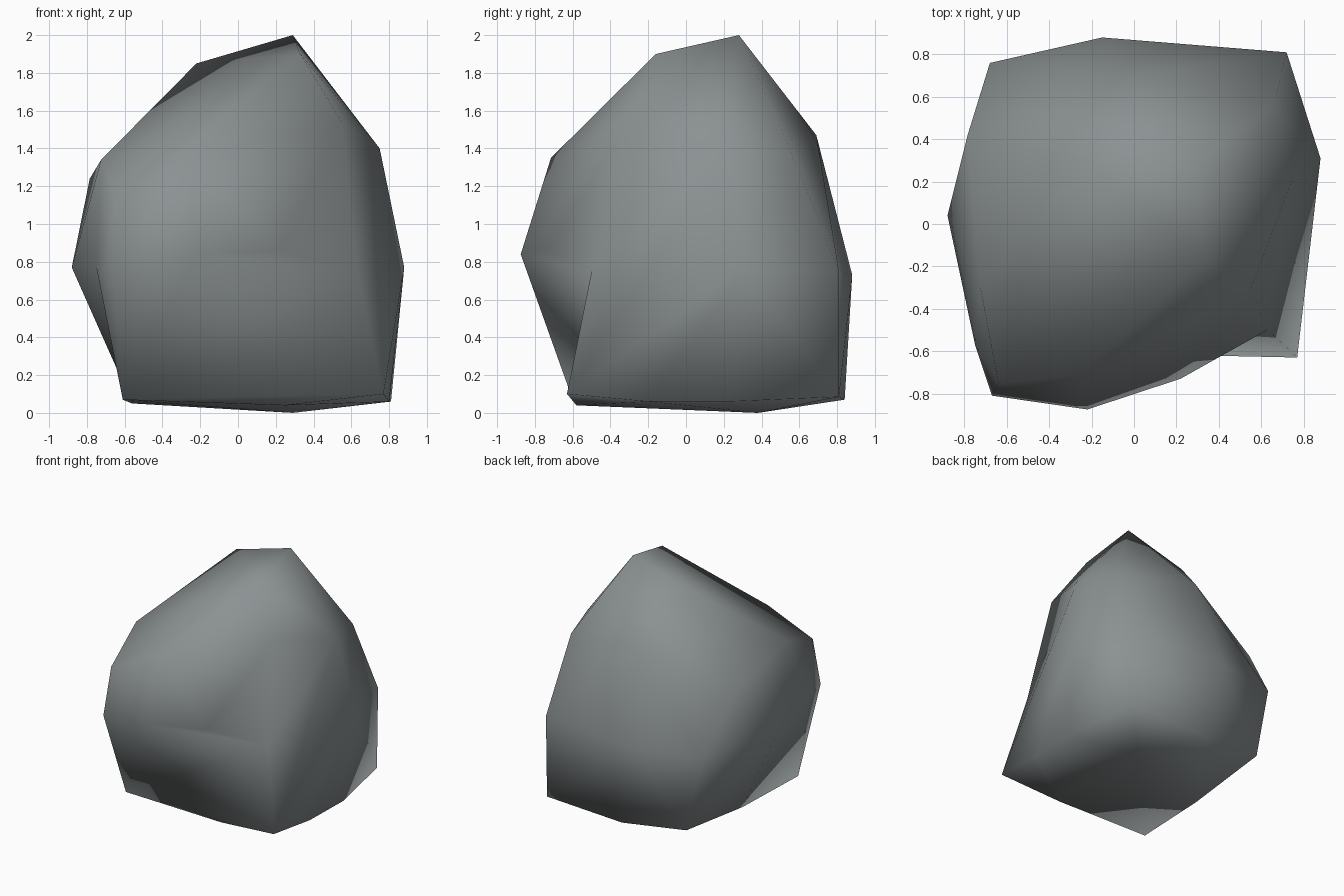
import bpy
import bmesh
from mathutils import Vector

if "Cube" in bpy.data.objects:
    bpy.data.objects.remove(bpy.data.objects["Cube"])

# Boulder corner points, ring by ring from the ground to the peak
foot = [(.77, -.63, .10), (.25, -.58, .04), (-.61, -.60, .07), (-.56, .06, .05),
        (-.55, .78, .13), (.0, .84, .07), (.71, .81, .085), (.81, .22, .06),
        (.29, .38, 0), (.80, -.20, .06)]
waist = [(.67, -.53, .75), (.22, -.73, .86), (-.22, -.875, .84), (-.67, -.81, .77),
         (-.75, -.57, .77), (-.88, .04, .77), (-.68, .76, .75), (-.15, .88, .73),
         (.72, .81, .75), (.88, .31, .77)]
shoulder = [(.55, -.31, 1.54), (-.25, -.715, 1.35), (-.64, -.75, 1.16), (-.725, -.30, 1.34),
            (-.785, .42, 1.24), (-.02, .69, 1.47), (.66, .565, 1.36), (.75, .22, 1.40)]
peak = [(.29, .28, 2.0), (-.22, .29, 1.85), (.33, -.16, 1.90)]

# Wrap a skin of triangles round the points
bm = bmesh.new()
for p in foot + waist + shoulder + peak:
    bm.verts.new(p)
bmesh.ops.convex_hull(bm, input=bm.verts[:])
bmesh.ops.delete(bm, geom=[v for v in bm.verts if not v.link_faces], context='VERTS')


def nearest(p):
    return min(bm.verts, key=lambda v: (v.co - Vector(p)).length)


def flip(a, b):
    """Turn the ridge between two points into a hollow."""
    edge = bm.edges.get((nearest(a), nearest(b)))
    if edge:
        bmesh.utils.edge_rotate(edge, True)


# Hollows under the front right, front left and right shoulder
flip(waist[1], foot[0])
flip(waist[2], foot[0])
flip(waist[5], foot[2])
flip(shoulder[0], waist[9])

# Dent the front right edge slightly inwards
nearest(waist[0]).co = (.63, -.50, .75)

bmesh.ops.recalc_face_normals(bm, faces=bm.faces[:])
for f in bm.faces:
    f.smooth = True

me = bpy.data.meshes.new("boulder")
bm.to_mesh(me)
bm.free()
rock = bpy.data.objects.new("boulder", me)
bpy.context.collection.objects.link(rock)

# Single stone colour
stone = bpy.data.materials.new("grey stone")
stone.diffuse_color = (.26, .285, .29, 1)
stone.use_nodes = True
stone.node_tree.nodes["Principled BSDF"].inputs["Base Color"].default_value = stone.diffuse_color
me.materials.append(stone)
